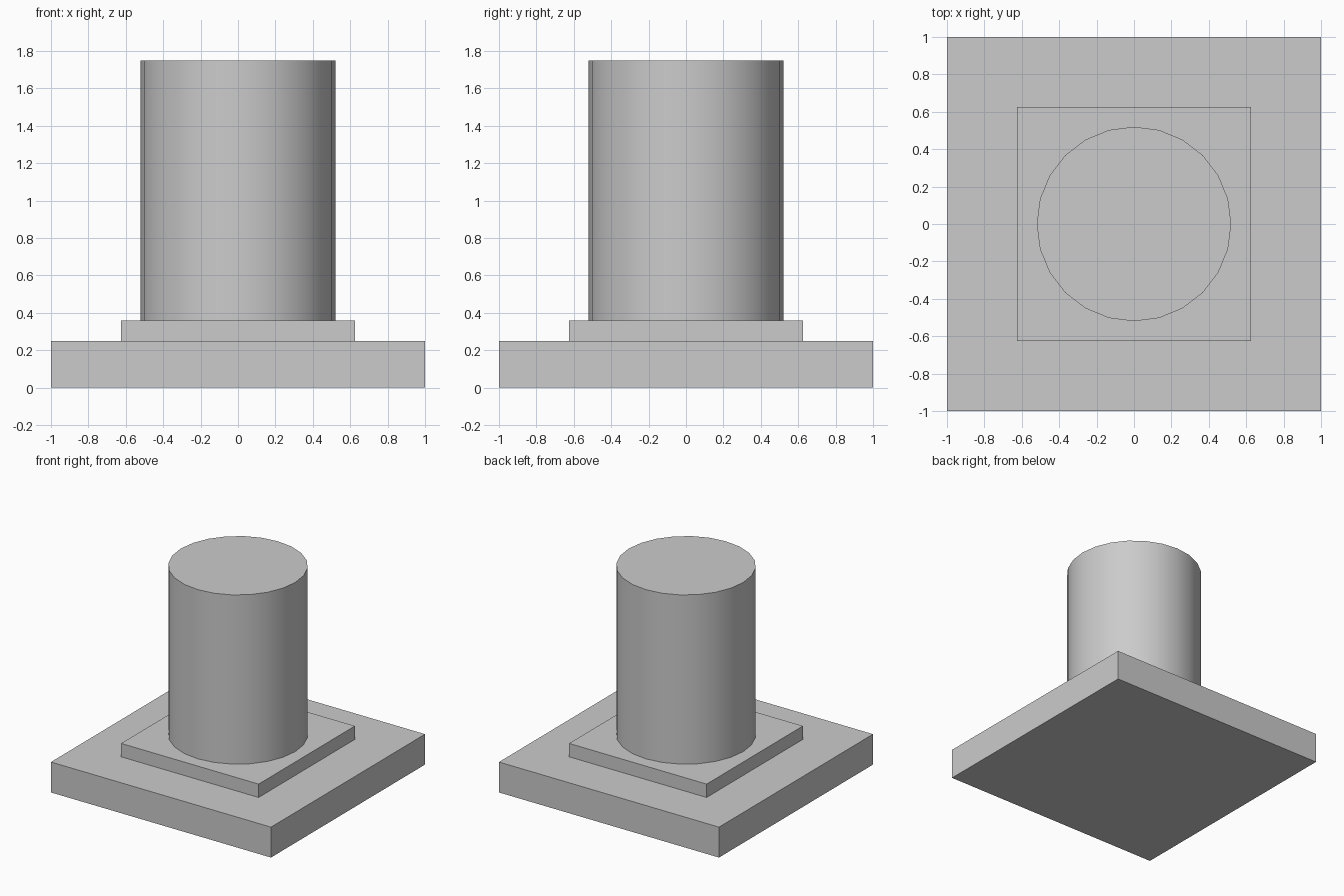
import bpy
import math

cube = bpy.data.objects.get("Cube")
if cube:
    bpy.data.objects.remove(cube, do_unlink=True)

# Single stone grey material
GREY = (0.6, 0.6, 0.6, 1.0)
stone = bpy.data.materials.new("stone_grey")
stone.use_nodes = True
stone.diffuse_color = GREY
stone.node_tree.nodes["Principled BSDF"].inputs["Base Color"].default_value = GREY


def finish(name):
    obj = bpy.context.object
    obj.name = name
    obj.data.materials.append(stone)
    return obj


def slab(name, width, bottom, top):
    bpy.ops.mesh.primitive_cube_add(size=1, location=(0, 0, (bottom + top) / 2))
    bpy.context.object.scale = (width, width, top - bottom)
    bpy.ops.object.transform_apply(location=False, rotation=False, scale=True)
    return finish(name)


# Square stepped base
slab("base_slab", 2.0, 0.0, 0.25)
slab("upper_step", 1.25, 0.25, 0.36)

# Round column with smooth sides and a sharp rim
bottom, top = 0.36, 1.75
bpy.ops.mesh.primitive_cylinder_add(
    vertices=24, radius=0.52, depth=top - bottom,
    location=(0, 0, (bottom + top) / 2))
finish("column")
bpy.ops.object.shade_smooth_by_angle(angle=math.radians(30))
